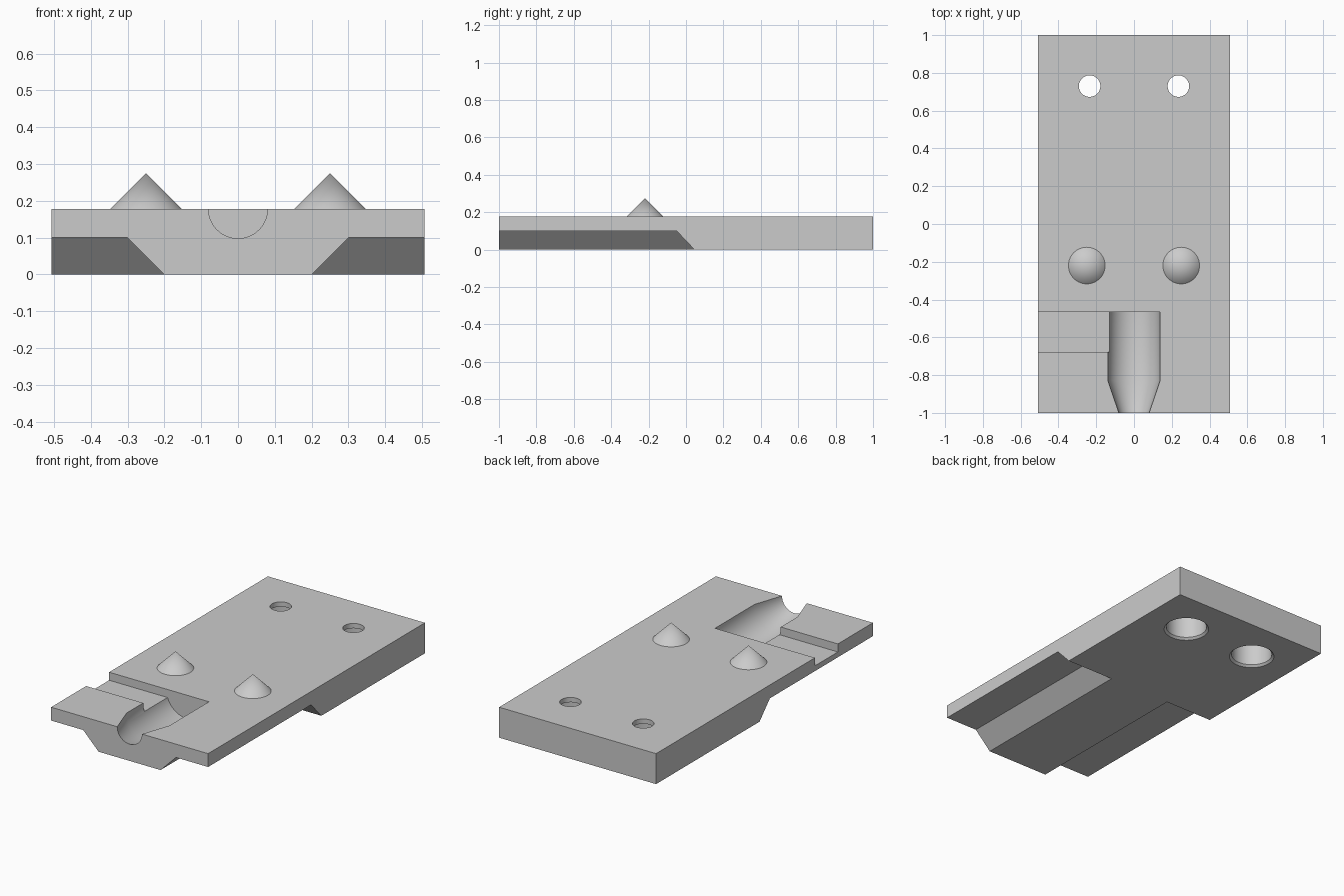
import bpy, bmesh, math
from mathutils import Matrix

if "Cube" in bpy.data.objects:
    bpy.data.objects.remove(bpy.data.objects["Cube"])

W, TOP = 0.507, 0.178          # half width and top height of the plate

grey = bpy.data.materials.new("light grey")
grey.diffuse_color = (0.6, 0.6, 0.6, 1)
grey.use_nodes = True
grey.node_tree.nodes["Principled BSDF"].inputs["Base Color"].default_value = grey.diffuse_color


def make(name, bm):
    bmesh.ops.recalc_face_normals(bm, faces=bm.faces)
    me = bpy.data.meshes.new(name)
    bm.to_mesh(me)
    bm.free()
    ob = bpy.data.objects.new(name, me)
    me.materials.append(grey)
    bpy.context.collection.objects.link(ob)
    return ob


def prism(name, low, high):
    """Six-sided solid between two rectangles (x0, x1, y0, y1, z)."""
    bm = bmesh.new()
    rings = []
    for x0, x1, y0, y1, z in (low, high):
        rings.append([bm.verts.new((x, y, z)) for x, y in
                      ((x0, y0), (x1, y0), (x1, y1), (x0, y1))])
    a, b = rings
    bm.faces.new(a)
    bm.faces.new(b)
    for i in range(4):
        j = (i + 1) % 4
        bm.faces.new((a[i], a[j], b[j], b[i]))
    return make(name, bm)


def turned(name, profile, matrix, caps=True, n=64):
    """Solid of revolution from (radius, height) pairs."""
    bm = bmesh.new()
    rings = []
    for r, h in profile:
        if r == 0:
            rings.append([bm.verts.new((0, 0, h))] * n)
        else:
            rings.append([bm.verts.new((r * math.cos(2 * math.pi * i / n),
                                        r * math.sin(2 * math.pi * i / n), h))
                          for i in range(n)])
    for a, b in zip(rings, rings[1:]):
        for i in range(n):
            j = (i + 1) % n
            bm.faces.new(list(dict.fromkeys((a[i], a[j], b[j], b[i]))))
    if caps:
        bm.faces.new(rings[0])
        bm.faces.new(rings[-1])
    bm.transform(matrix)
    return make(name, bm)


def cut(target, cutter):
    cutter.hide_render = True
    bpy.context.view_layer.objects.active = target
    mod = target.modifiers.new("cut", 'BOOLEAN')
    mod.operation, mod.solver, mod.object = 'DIFFERENCE', 'EXACT', cutter
    bpy.ops.object.modifier_apply(modifier=mod.name)
    bpy.data.objects.remove(cutter)


def smooth(ob):
    bpy.ops.object.select_all(action='DESELECT')
    ob.select_set(True)
    bpy.context.view_layer.objects.active = ob
    bpy.ops.object.shade_smooth_by_angle(angle=math.radians(20))


# Base plate
plate = prism("plate", (-W, W, -1, 1, 0), (-W, W, -1, 1, TOP))

# Underside side recesses with sloped inner and rear walls
for s in (-1, 1):
    def rect(z):
        x0, x1 = sorted((s * (0.2 + z), s * 0.6))
        return (x0, x1, -1.1, 0.045 - z * 0.95, z)
    cut(plate, prism("recess_cutter", rect(-0.02), rect(0.1)))

# Half-round groove tapering toward the front
along_y = Matrix.Translation((0, 0, TOP)) @ Matrix.Rotation(-math.pi / 2, 4, 'X')
cut(plate, turned("groove_cutter",
                  [(0.046, -1.1), (0.138, -0.83), (0.138, -0.465)], along_y))

# Shallow side slot leading into the groove
cut(plate, prism("slot_cutter", (-0.6, -0.05, -0.677, -0.465, 0.131),
                 (-0.6, -0.05, -0.677, -0.465, 0.25)))

# Through holes with chamfered counterbores underneath
for s in (-1, 1):
    cut(plate, turned("hole_cutter",
                      [(0.135, -0.012), (0.111, 0.012), (0.111, 0.15),
                       (0.057, 0.15), (0.057, 0.25)],
                      Matrix.Translation((s * 0.235, 0.73, 0))))
smooth(plate)

# Locating cones
for s, side in ((-1, "left"), (1, "right")):
    smooth(turned(side + "_cone", [(0.097, 0), (0, 0.097)],
                  Matrix.Translation((s * 0.25, -0.22, TOP)), caps=False))
